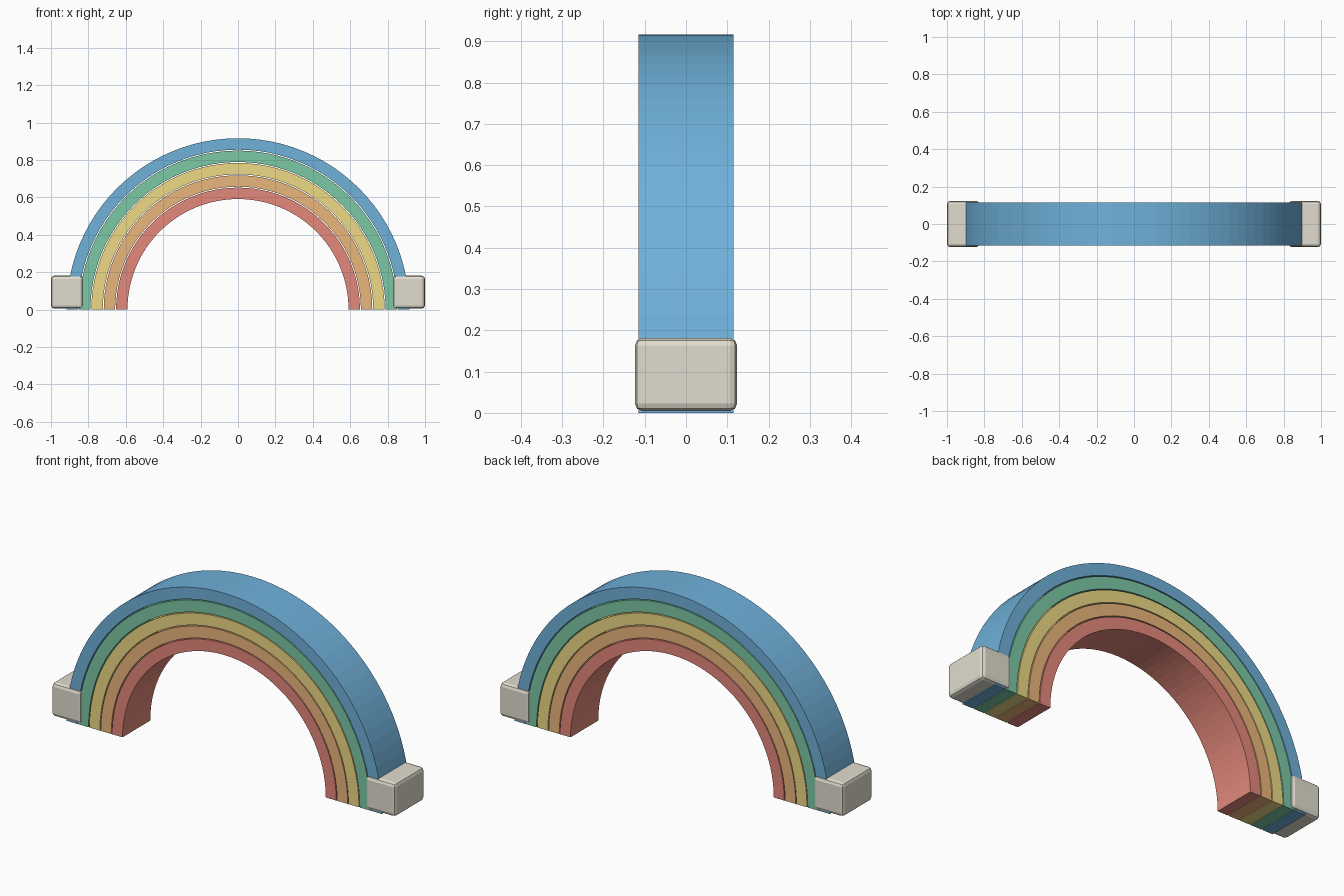
import bpy, bmesh, math

if "Cube" in bpy.data.objects:
    bpy.data.objects.remove(bpy.data.objects["Cube"])

SEG = 48          # facets along each half ring
HALF_DEPTH = 0.115


def material(name, rgb):
    m = bpy.data.materials.new(name)
    m.diffuse_color = (*rgb, 1)
    m.use_nodes = True
    m.node_tree.nodes["Principled BSDF"].inputs["Base Color"].default_value = m.diffuse_color
    return m


def add_object(name, bm, mat):
    bmesh.ops.recalc_face_normals(bm, faces=bm.faces)
    me = bpy.data.meshes.new(name)
    bm.to_mesh(me)
    bm.free()
    me.materials.append(mat)
    ob = bpy.data.objects.new(name, me)
    bpy.context.collection.objects.link(ob)
    return ob


def half_ring(name, r_in, r_out, mat):
    # rectangular section swept over 180 degrees, closed at both feet
    bm = bmesh.new()
    loops = []
    for i in range(SEG + 1):
        a = math.pi * i / SEG
        c, s = math.cos(a), math.sin(a)
        loops.append([bm.verts.new((r * c, y, r * s)) for r, y in (
            (r_in, -HALF_DEPTH), (r_out, -HALF_DEPTH),
            (r_out, HALF_DEPTH), (r_in, HALF_DEPTH))])
    for a, b in zip(loops, loops[1:]):
        for k in range(4):
            n = (k + 1) % 4
            bm.faces.new((a[k], a[n], b[n], b[k]))
    bm.faces.new(loops[0])
    bm.faces.new(loops[-1])
    return add_object(name, bm, mat)


def foot_block(name, side, mat):
    bm = bmesh.new()
    bmesh.ops.create_cube(bm, size=1)
    bmesh.ops.scale(bm, vec=(0.172, 0.248, 0.176), verts=bm.verts)
    bmesh.ops.translate(bm, vec=(side * 0.914, 0, 0.093), verts=bm.verts)
    ob = add_object(name, bm, mat)
    bev = ob.modifiers.new("rounded_edges", "BEVEL")
    bev.width = 0.018
    bev.segments = 2
    return ob


# Five nested bands, inside to outside, with a thin gap between them
bands = [("red", (0.78, 0.25, 0.20)), ("orange", (0.83, 0.47, 0.20)),
         ("yellow", (0.85, 0.70, 0.24)), ("green", (0.20, 0.58, 0.38)),
         ("blue", (0.16, 0.44, 0.70))]
for i, (colour, rgb) in enumerate(bands):
    r = 0.591 + 0.066 * i
    half_ring(colour + "_band", r, r + 0.061, material(colour, rgb))

# Rounded blocks at the feet
stone = material("stone", (0.75, 0.72, 0.62))
foot_block("left_foot_block", -1, stone)
foot_block("right_foot_block", 1, stone)
